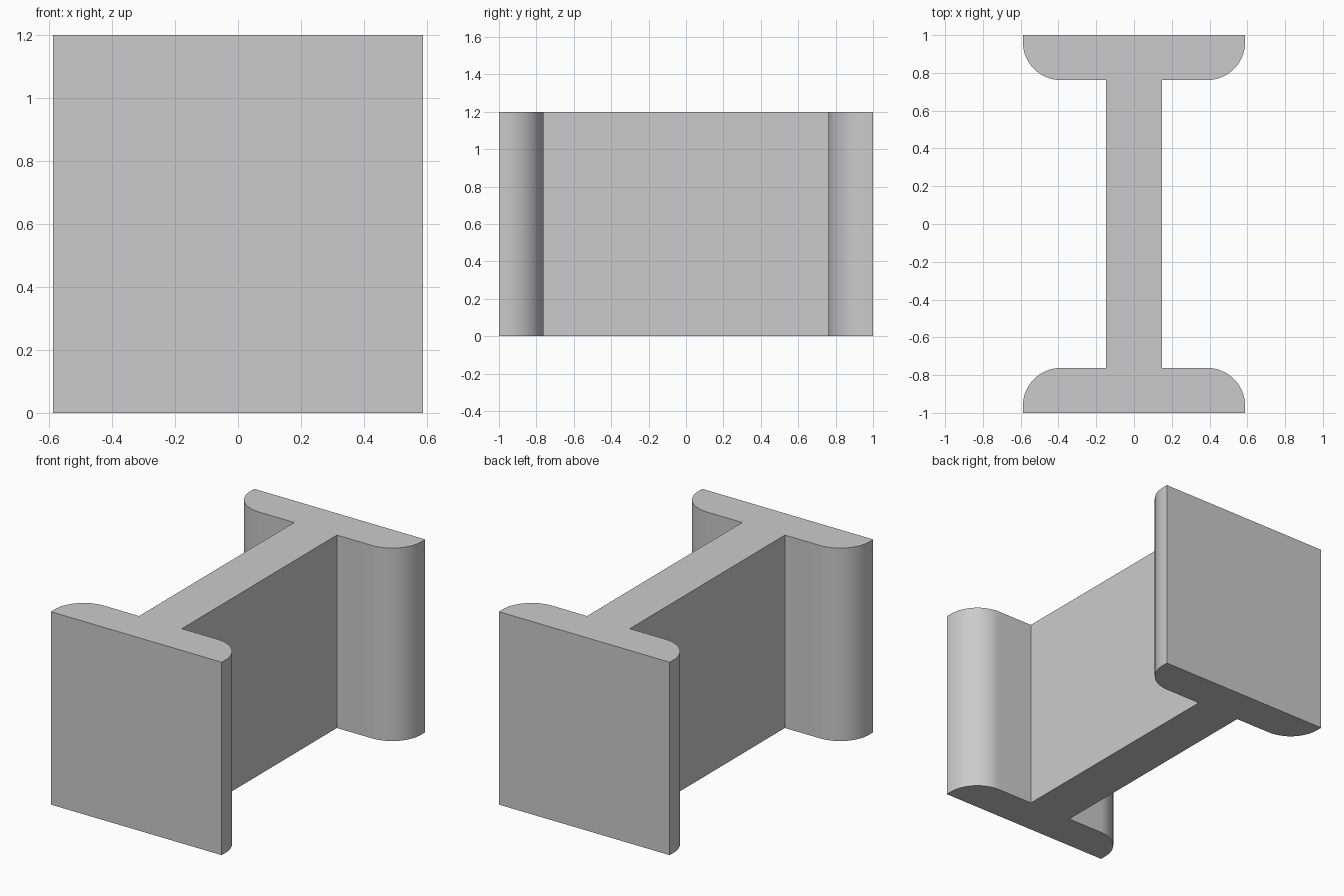
import bpy, bmesh, math

if "Cube" in bpy.data.objects:
    bpy.data.objects.remove(bpy.data.objects["Cube"])

HEIGHT = 1.2
HALF_W, HALF_L = 0.588, 1.0      # flange half width, overall half length
WEB, INNER, R = 0.147, 0.762, 0.2  # web half thickness, flange inner face, corner radius
STEPS = 16

# Quarter of the I-shaped section: outer corner, rounded corner, web junction
quarter = [(HALF_W, HALF_L)]
for i in range(STEPS + 1):
    a = math.radians(90) * i / STEPS
    quarter.append((HALF_W - R + R * math.cos(a), INNER + R - R * math.sin(a)))
quarter.append((WEB, INNER))

# Mirror the quarter into the closed section
right = quarter + [(x, -y) for x, y in reversed(quarter)]
section = right + [(-x, y) for x, y in reversed(right)]

# Extrude the section upward
bm = bmesh.new()
base = bm.faces.new([bm.verts.new((x, y, 0)) for x, y in section])
top = bmesh.ops.extrude_face_region(bm, geom=[base], use_keep_orig=True)
bmesh.ops.translate(bm, vec=(0, 0, HEIGHT),
                    verts=[g for g in top["geom"] if isinstance(g, bmesh.types.BMVert)])
bmesh.ops.recalc_face_normals(bm, faces=bm.faces)
mesh = bpy.data.meshes.new("i_beam")
bm.to_mesh(mesh)
bm.free()

beam = bpy.data.objects.new("i_beam", mesh)
bpy.context.collection.objects.link(beam)

# Plain grey finish
grey = bpy.data.materials.new("grey")
grey.diffuse_color = (0.6, 0.6, 0.6, 1)
grey.use_nodes = True
grey.node_tree.nodes["Principled BSDF"].inputs["Base Color"].default_value = grey.diffuse_color
mesh.materials.append(grey)

# Smooth rounded corners, crisp edges elsewhere
bpy.context.view_layer.objects.active = beam
beam.select_set(True)
bpy.ops.object.shade_smooth_by_angle(angle=math.radians(30))
